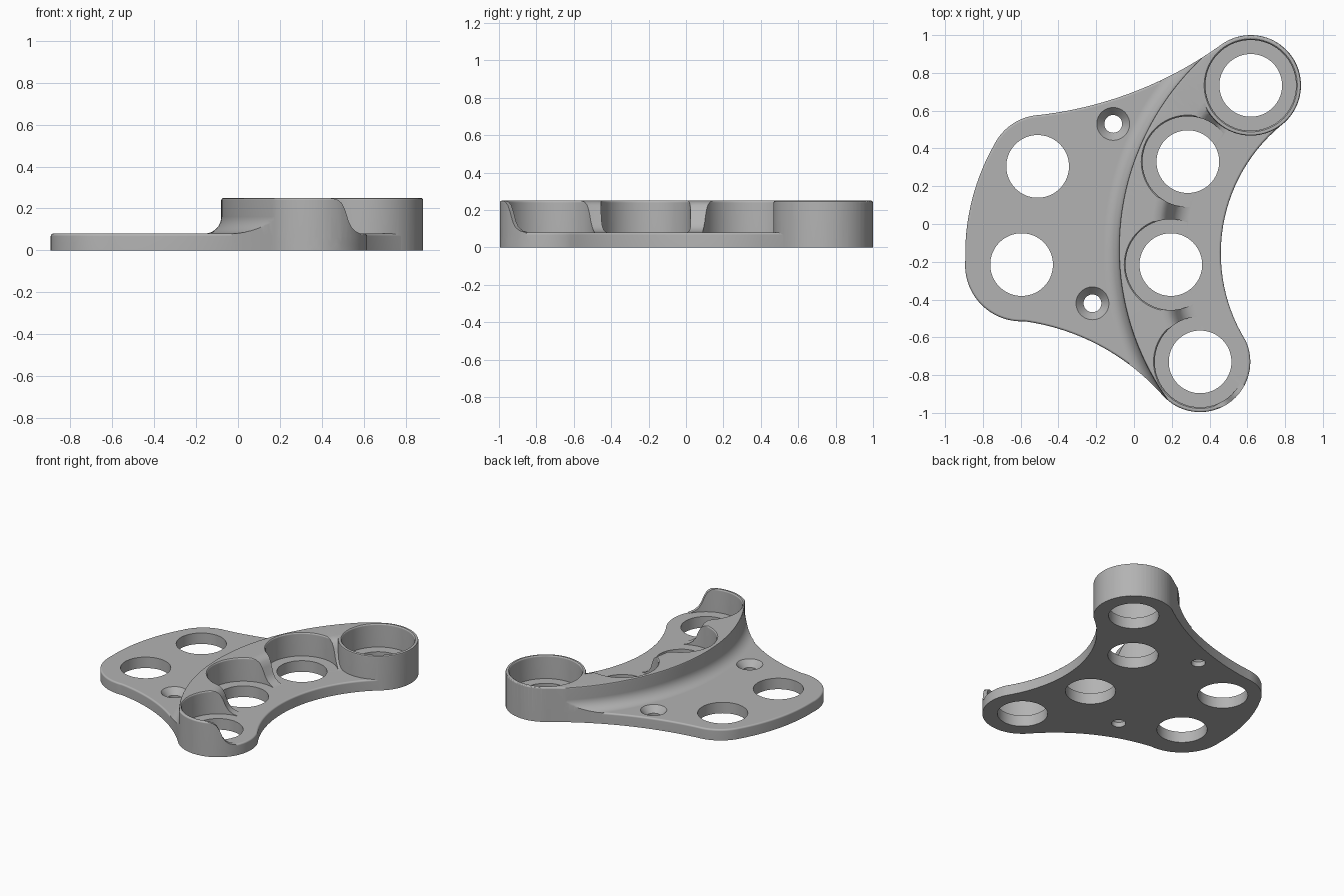
import bpy, bmesh, math
from mathutils import Vector

PLATE, TOP = 0.08, 0.25
HOLE, SOCKET, BOSS = 0.166, 0.24, 0.266
RING = (1.30, -0.13)                     # shared centre of the curved wall
BACK, FRONT = (0.618, 0.734), (0.35, -0.73)
SOCKETS = [BACK, (0.285, 0.33), (0.195, -0.215), FRONT]
PLAIN_HOLES = [(-0.51, 0.305), (-0.595, -0.215)]
SCREWS = [(-0.11, 0.53), (-0.22, -0.42)]

cube = bpy.data.objects.get("Cube")
if cube:
    bpy.data.objects.remove(cube, do_unlink=True)

grey = bpy.data.materials.new("grey")
grey.use_nodes = True
grey.diffuse_color = (0.45, 0.45, 0.45, 1)
grey.node_tree.nodes["Principled BSDF"].inputs["Base Color"].default_value = grey.diffuse_color


def finish(name, bm):
    bmesh.ops.recalc_face_normals(bm, faces=bm.faces)
    mesh = bpy.data.meshes.new(name)
    bm.to_mesh(mesh)
    bm.free()
    mesh.materials.append(grey)
    obj = bpy.data.objects.new(name, mesh)
    bpy.context.collection.objects.link(obj)
    return obj


def on_circle(centre, radius, degrees):
    a = math.radians(degrees)
    return (centre[0] + radius * math.cos(a), centre[1] + radius * math.sin(a))


def arc(a, b, c, steps):
    """Points of the arc from a through b to c, leaving out c."""
    (ax, ay), (bx, by), (cx, cy) = a, b, c
    d = 2 * (ax * (by - cy) + bx * (cy - ay) + cx * (ay - by))
    sa, sb, sc = (x * x + y * y for x, y in (a, b, c))
    ox = (sa * (by - cy) + sb * (cy - ay) + sc * (ay - by)) / d
    oy = (sa * (cx - bx) + sb * (ax - cx) + sc * (bx - ax)) / d
    angle = lambda p: math.atan2(p[1] - oy, p[0] - ox)
    turn = math.tau
    sweep, part = (angle(c) - angle(a)) % turn, (angle(b) - angle(a)) % turn
    if part > sweep:
        sweep -= turn
    r = math.hypot(ax - ox, ay - oy)
    return [(ox + r * math.cos(angle(a) + sweep * i / steps),
             oy + r * math.sin(angle(a) + sweep * i / steps)) for i in range(steps)]


def prism(name, outline, height, rim):
    """Extruded outline with a rounded top rim."""
    bm = bmesh.new()
    face = bm.faces.new([bm.verts.new((x, y, 0)) for x, y in outline])
    made = bmesh.ops.extrude_face_region(bm, geom=[face])["geom"]
    verts = [v for v in made if isinstance(v, bmesh.types.BMVert)]
    bmesh.ops.translate(bm, verts=verts, vec=(0, 0, height))
    edges = [e for e in bm.edges if all(v.co.z > height / 2 for v in e.verts)]
    bmesh.ops.bevel(bm, geom=edges, offset=rim, segments=3, profile=0.5, affect='EDGES')
    return finish(name, bm)


def lathe(name, centre, profile, steps=72, hollow=False):
    """Solid turned about a vertical axis; hollow closes the profile as a ring."""
    bm = bmesh.new()
    rings = []
    for r, z in profile:
        rings.append([bm.verts.new((*on_circle(centre, r, 360 * i / steps), z))
                      for i in range(steps)])
    pairs = list(zip(rings, rings[1:]))
    if hollow:
        pairs.append((rings[-1], rings[0]))
    else:
        bm.faces.new(rings[0])
        bm.faces.new(rings[-1])
    for low, high in pairs:
        for i in range(steps):
            j = (i + 1) % steps
            bm.faces.new((low[i], low[j], high[j], high[i]))
    return finish(name, bm)


def combine(target, tool, operation):
    mod = target.modifiers.new("combine", 'BOOLEAN')
    mod.operation, mod.solver, mod.object = operation, 'EXACT', tool
    bpy.context.view_layer.objects.active = target
    bpy.ops.object.modifier_apply(modifier=mod.name)
    bpy.data.objects.remove(tool, do_unlink=True)


# Outline: chain of arcs running counter-clockwise from the back boss
stops = [
    on_circle(BACK, BOSS, -53), on_circle(BACK, BOSS, 37), on_circle(BACK, BOSS, 125),
    (0.0, 0.70), (-0.5, 0.577),
    (-0.635, 0.535), (-0.74, 0.42),
    (-0.84, 0.19), (-0.893, -0.19),
    (-0.81, -0.425), (-0.58, -0.515),
    (-0.19, -0.64), on_circle(FRONT, BOSS, -140),
    on_circle(FRONT, BOSS, -57), on_circle(FRONT, BOSS, 25),
    (0.46, -0.13),
]
outline = []
for i in range(0, len(stops), 2):
    outline += arc(stops[i], stops[i + 1], stops[(i + 2) % len(stops)], 28)

# Base plate
body = prism("mounting_plate", outline, PLATE, 0.012)

# Curved wall: rounded lip, foot fillet outside, S-shaped slope inside
foot = 0.08
profile = [(1.0, 0.03), (1.46, 0.03)]
for i in range(9):
    a = math.radians(270 - 90 * i / 8)
    profile.append((1.46 + foot * math.cos(a), PLATE + foot + foot * math.sin(a)))
profile += [(1.38, TOP - 0.01), (1.377, TOP - 0.003), (1.37, TOP),
            (1.21, TOP), (1.175, 0.243), (1.15, 0.225), (1.13, 0.19),
            (1.11, 0.14), (1.09, 0.11), (1.06, 0.09), (1.02, PLATE)]
wall = lathe("curved_wall", RING, profile, steps=240, hollow=True)
combine(wall, prism("wall_limit", outline, TOP, 0.01), 'INTERSECT')
combine(body, wall, 'UNION')

# Full round boss at the back
lip = 0.01
boss = lathe("back_boss", BACK, [(BOSS, 0.001), (BOSS, TOP - lip),
             (BOSS - 0.003, TOP - 0.003), (BOSS - lip, TOP)], 96)
combine(body, boss, 'UNION')

# Sockets with a flared lip and a through hole
for c in SOCKETS:
    cutter = lathe("socket_cutter", c, [
        (HOLE, -0.1), (HOLE, PLATE + 0.001), (SOCKET, PLATE + 0.001),
        (SOCKET, TOP - lip), (SOCKET + 0.002, TOP - 0.004),
        (SOCKET + 0.008, TOP + 0.001), (SOCKET + 0.008, TOP + 0.1)])
    combine(body, cutter, 'DIFFERENCE')

# Plain holes and countersunk screw holes
for c in PLAIN_HOLES:
    combine(body, lathe("hole_cutter", c, [(HOLE, -0.1), (HOLE, 0.2)]), 'DIFFERENCE')
for c in SCREWS:
    combine(body, lathe("screw_cutter", c, [
        (0.047, -0.1), (0.047, 0.035), (0.087, PLATE), (0.087, 0.2)], 48), 'DIFFERENCE')

# Smooth shading with crisp edges
for obj in bpy.context.selected_objects:
    obj.select_set(False)
body.select_set(True)
bpy.context.view_layer.objects.active = body
bpy.ops.object.shade_smooth_by_angle(angle=math.radians(32))
weighted = body.modifiers.new("weighted_normals", 'WEIGHTED_NORMAL')
weighted.keep_sharp = True
